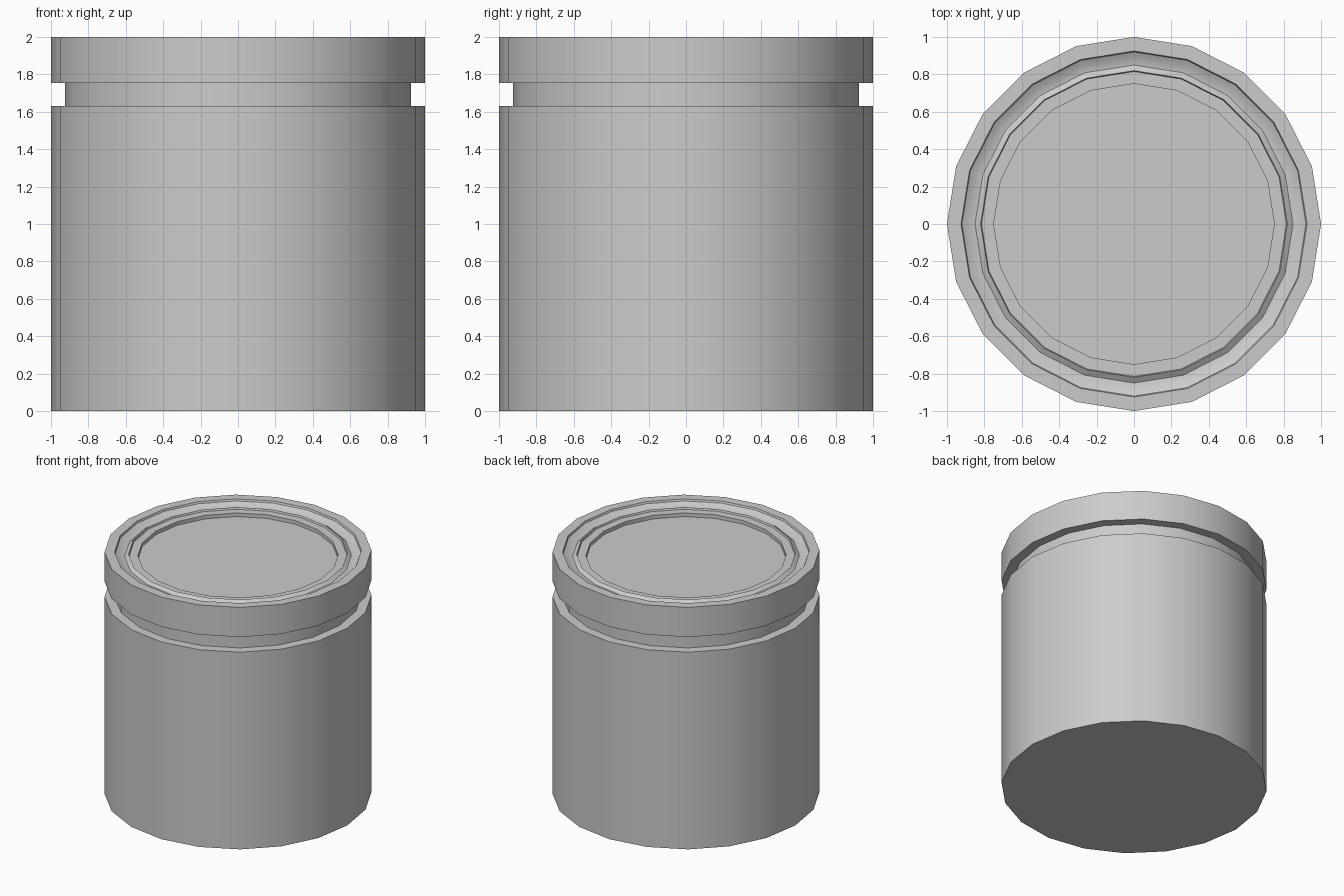
import bpy, bmesh, math

if "Cube" in bpy.data.objects:
    bpy.data.objects.remove(bpy.data.objects["Cube"])

SIDES = 20


def lathe(name, profile):
    """Revolve an (r, z) profile, bottom to top, and cap both ends."""
    bm = bmesh.new()
    rings = []
    for r, z in profile:
        rings.append([bm.verts.new((r * math.cos(2 * math.pi * i / SIDES),
                                    r * math.sin(2 * math.pi * i / SIDES), z))
                      for i in range(SIDES)])
    for low, high in zip(rings, rings[1:]):
        for i in range(SIDES):
            j = (i + 1) % SIDES
            bm.faces.new((low[i], low[j], high[j], high[i]))
    bm.faces.new(rings[0][::-1])
    bm.faces.new(rings[-1])
    mesh = bpy.data.meshes.new(name)
    bm.to_mesh(mesh)
    bm.free()
    obj = bpy.data.objects.new(name, mesh)
    bpy.context.collection.objects.link(obj)
    bpy.ops.object.select_all(action='DESELECT')
    obj.select_set(True)
    bpy.context.view_layer.objects.active = obj
    bpy.ops.object.shade_smooth_by_angle(angle=math.radians(25))
    return obj


# Plain canister wall, side groove, then the ridged and recessed top
lathe("canister", [
    (1.0, 0.0), (1.0, 1.63),
    (0.925, 1.63), (0.925, 1.755),
    (1.0, 1.755), (1.0, 2.0),
    (0.925, 2.0), (0.92, 1.985),
    (0.885, 1.965), (0.85, 1.96),
    (0.82, 1.98), (0.815, 1.965),
    (0.75, 1.965), (0.75, 1.935),
])
